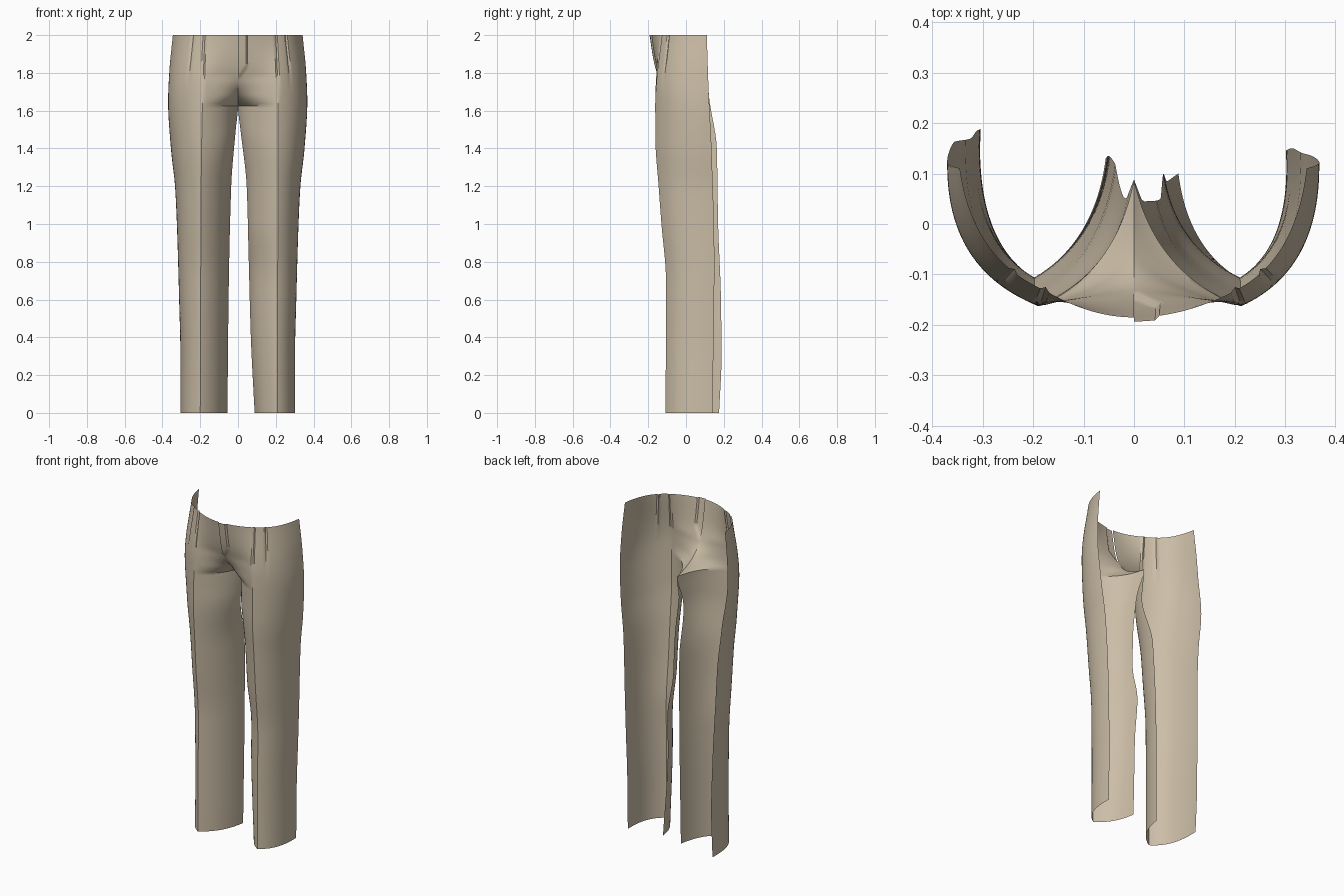
import bpy, bmesh
from mathutils import Vector

if "Cube" in bpy.data.objects:
    bpy.data.objects.remove(bpy.data.objects["Cube"])

cloth = bpy.data.materials.new("beige cloth")
cloth.diffuse_color = (0.60, 0.51, 0.385, 1)
cloth.use_nodes = True
cloth.node_tree.nodes["Principled BSDF"].inputs["Base Color"].default_value = cloth.diffuse_color


def curve(keys):
    """Smooth, overshoot-free interpolation through (z, value) keys."""
    n = len(keys)
    d = [(keys[i + 1][1] - keys[i][1]) / (keys[i + 1][0] - keys[i][0]) for i in range(n - 1)]
    m = [d[0]] + [2 * a * b / (a + b) if a * b > 0 else 0 for a, b in zip(d, d[1:])] + [d[-1]]

    def f(z):
        i = 0
        while i < n - 2 and z > keys[i + 1][0]:
            i += 1
        (z0, v0), (z1, v1) = keys[i], keys[i + 1]
        h = z1 - z0
        t = min(max((z - z0) / h, 0), 1)
        return ((2*t**3 - 3*t*t + 1) * v0 + (t**3 - 2*t*t + t) * h * m[i]
                + (3*t*t - 2*t**3) * v1 + (t**3 - t*t) * h * m[i + 1])
    return f


def bezier(a, b, c, t):
    return a * (1 - t) ** 2 + b * 2 * t * (1 - t) + c * t * t


# centre-front seam running down and back under the crotch
seam = [(1.625, .088), (1.64, .03), (1.68, -.06), (1.75, -.125), (1.85, -.16), (2, -.185)]

# lines shared by both legs: crease depth and fullness of the curves
crease_y = curve([(0, -.108), (.7, -.106), (1, -.13), (1.2, -.145), (1.45, -.162), (1.7, -.163), (2, -.132)])
outer_x = curve([(0, .304), (.3, .304), (.6, .311), (1, .323), (1.2, .333), (1.4, .355), (1.65, .37),
                 (1.8, .364), (2, .345)])
outer_a = curve([(0, 1.12), (1.65, 1.02), (2, .85)])
inner_a = curve([(0, .85), (1.5, .85), (1.63, .8), (1.8, .5), (2, .5)])
inner_b = curve([(0, .3), (1.5, .3), (1.63, .25), (1.75, .6), (1.8, 1), (2, 1)])

left = dict(
    inner_x=curve([(0, .056), (.6, .05), (1.2, .036), (1.5, .012), (1.625, 0), (2, 0)]),
    inner_y=curve([(0, .13), (.6, .135), (1.15, .12), (1.45, .05)] + seam),
    crease_x=curve([(0, .2), (1.2, .195), (1.65, .188), (2, .175)]),
    outer_y=curve([(0, .175), (.3, .188), (.6, .185), (1, .17), (1.4, .163), (1.7, .12), (2, .11)]))
right = dict(
    inner_x=curve([(0, .088), (.4, .068), (.8, .057), (1.2, .046), (1.5, .013), (1.625, 0), (2, 0)]),
    inner_y=curve([(0, .1), (.5, .085), (.75, .1), (1, .05), (1.45, .045)] + seam),
    crease_x=curve([(0, .208), (1.65, .212), (2, .2)]),
    outer_y=curve([(0, .14), (.8, .15), (1.4, .135), (1.7, .12), (2, .11)]))

ROWS = [i * .04 for i in range(40)] + [1.6 + i * .0125 for i in range(33)]
NI, NO = 24, 28      # columns from seam to crease, and from crease to side
DART = 7             # outer column that carries the second dart


def trouser_half(name, line, side):
    bm = bmesh.new()
    grid = []
    for z in ROWS:
        inn = Vector((line["inner_x"](z), line["inner_y"](z)))
        cre = Vector((line["crease_x"](z), crease_y(z)))
        out = Vector((outer_x(z) - (.003 if side > 0 else 0), line["outer_y"](z)))
        # control points bow the cross-section outward
        ci = Vector((cre.x + inner_a(z) * (inn.x - cre.x), cre.y + inner_b(z) * (inn.y - cre.y)))
        co = Vector((cre.x + outer_a(z) * (out.x - cre.x), cre.y + .25 * (out.y - cre.y)))
        pts = [bezier(inn, ci, cre, i / NI) for i in range(NI)]
        pts += [bezier(cre, co, out, i / NO) for i in range(NO + 1)]
        # waist darts: narrow grooves fading downward
        pts[NI].y += .007 * min(1, max(0, (z - 1.64) / .15))
        pts[NI + DART] += Vector((-.004, .005)) * min(1, max(0, (z - 1.7) / .15))
        # raised fly overlap on one side, with a rounded lower end
        if side > 0 and z > 1.78:
            width = .045 * min(1, (z - 1.78) / .06) ** .5
            for p in pts[:NI]:
                if p.x < width:
                    p.y -= .008
        grid.append([bm.verts.new((side * p.x, p.y, z)) for p in pts])
    for a, b in zip(grid, grid[1:]):
        for j in range(len(a) - 1):
            q = [a[j], a[j + 1], b[j + 1], b[j]]
            bm.faces.new(q if side > 0 else q[::-1])
    me = bpy.data.meshes.new(name)
    bm.to_mesh(me)
    bm.free()
    me.materials.append(cloth)
    ob = bpy.data.objects.new(name, me)
    bpy.context.collection.objects.link(ob)
    bpy.ops.object.select_all(action='DESELECT')
    ob.select_set(True)
    bpy.context.view_layer.objects.active = ob
    bpy.ops.object.shade_smooth_by_angle(angle=0.6)


# front shell of the trousers, open at the back
trouser_half("left_trouser_front", left, -1)
trouser_half("right_trouser_front", right, 1)
